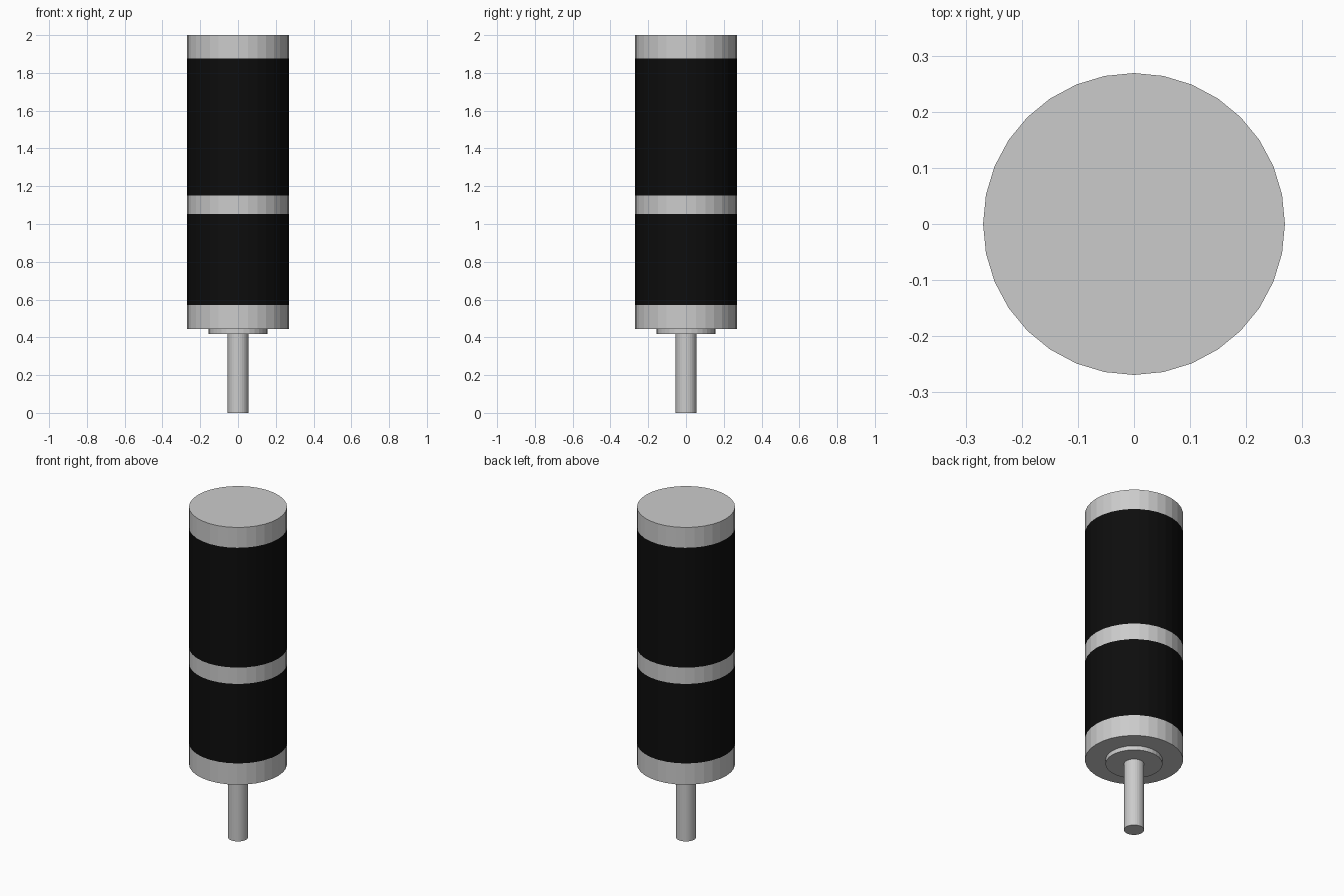
import bpy, bmesh
from math import sin, cos, tau

if "Cube" in bpy.data.objects:
    bpy.data.objects.remove(bpy.data.objects["Cube"])

SIDES = 32

black = bpy.data.materials.new("black_band")
black.diffuse_color = (0.004, 0.004, 0.004, 1)
black.use_nodes = True
black.node_tree.nodes["Principled BSDF"].inputs["Base Color"].default_value = black.diffuse_color
grey = bpy.data.materials.new("grey_metal")
grey.diffuse_color = (0.35, 0.38, 0.48, 1)
grey.use_nodes = True
grey.node_tree.nodes["Principled BSDF"].inputs["Base Color"].default_value = grey.diffuse_color
grey = None  # plain grey parts keep the default look
bpy.data.materials.remove(bpy.data.materials["grey_metal"])


def lathe(name, profile, dark=()):
    """Revolve (radius, z) points and cap both ends; dark lists the black spans."""
    bm = bmesh.new()
    rings = [[bm.verts.new((r * sin(tau * i / SIDES), r * cos(tau * i / SIDES), z))
              for i in range(SIDES)] for r, z in profile]
    for k, (lo, hi) in enumerate(zip(rings, rings[1:])):
        for i in range(SIDES):
            j = (i + 1) % SIDES
            face = bm.faces.new((lo[i], lo[j], hi[j], hi[i]))
            face.material_index = 1 if k in dark else 0
    bm.faces.new(rings[0])
    bm.faces.new(rings[-1])
    bmesh.ops.recalc_face_normals(bm, faces=bm.faces)
    mesh = bpy.data.meshes.new(name)
    if dark:
        mesh.materials.append(None)
        mesh.materials.append(black)
    bm.to_mesh(mesh)
    bm.free()
    obj = bpy.data.objects.new(name, mesh)
    bpy.context.collection.objects.link(obj)
    return obj


# Main barrel: grey collars with two black bands
R = 0.269
lathe("banded_barrel", [(R, z) for z in (0.443, 0.572, 1.053, 1.152, 1.877, 2.0)], dark=(1, 3))

# Stepped collar and shaft below the barrel
lathe("collar_and_shaft", [(0.055, 0), (0.055, 0.417), (0.156, 0.417), (0.156, 0.443)])
